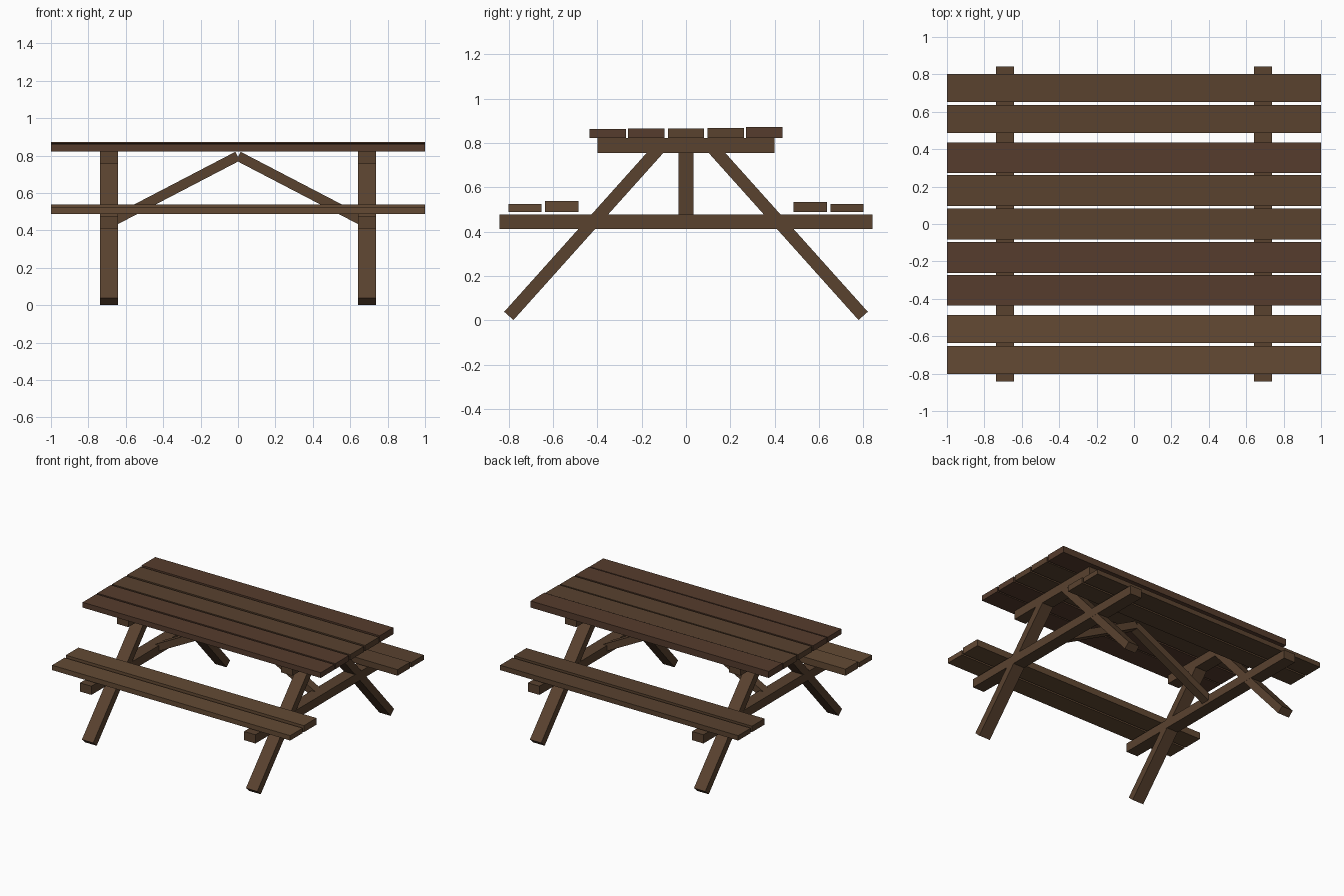
import bpy
from mathutils import Matrix, Vector

if "Cube" in bpy.data.objects:
    bpy.data.objects.remove(bpy.data.objects["Cube"])


def wood(name, r, g, b):
    m = bpy.data.materials.new(name)
    m.diffuse_color = (r, g, b, 1)
    m.use_nodes = True
    m.node_tree.nodes["Principled BSDF"].inputs["Base Color"].default_value = m.diffuse_color
    return m


LIGHT = wood("light_wood", 0.125, 0.068, 0.034)
MID = wood("mid_wood", 0.100, 0.054, 0.028)
RED = wood("red_wood", 0.092, 0.045, 0.026)


def bar(name, start, end, width, depth, side, mat):
    """Square-ended bar between two points; 'side' is the axis its width runs along."""
    start, end, side = Vector(start), Vector(end), Vector(side)
    along = end - start
    third = along.normalized().cross(side)
    bpy.ops.mesh.primitive_cube_add(size=1)
    ob = bpy.context.object
    ob.name = ob.data.name = name
    rot = Matrix((along, side * width, third * depth)).transposed().to_4x4()
    ob.data.transform(rot)
    ob.location = (start + end) / 2
    ob.data.materials.append(mat)
    return ob


def plank(name, y0, y1, z0, z1, mat):
    y, z = (y0 + y1) / 2, (z0 + z1) / 2
    bar(name, (-1, y, z), (1, y, z), y1 - y0, z1 - z0, (0, 1, 0), mat)


# table top boards, slightly uneven in height
for y0, y1, top, mat in [(-0.436, -0.272, 0.863, RED), (-0.261, -0.096, 0.865, RED),
                         (-0.082, 0.082, 0.865, MID), (0.096, 0.261, 0.867, MID),
                         (0.272, 0.436, 0.873, RED)]:
    plank("top_board", y0, y1, 0.823, top, mat)

# bench boards
for y0, y1, top, mat in [(-0.802, -0.652, 0.525, LIGHT), (-0.637, -0.486, 0.538, LIGHT),
                         (0.486, 0.637, 0.534, MID), (0.652, 0.802, 0.525, MID)]:
    plank("bench_board", y0, y1, 0.488, top, mat)

X = (1, 0, 0)
for s in (-1, 1):
    x = s * 0.689
    # cross beams under the top and the benches
    bar("top_beam", (x, -0.40, 0.789), (x, 0.40, 0.789), 0.096, 0.066, X, MID)
    bar("bench_beam", (x, -0.843, 0.444), (x, 0.843, 0.444), 0.096, 0.066, X, MID)
    # splayed legs
    for t in (-1, 1):
        bar("leg", (x, t * 0.80, 0.0195), (x, t * 0.10, 0.80), 0.095, 0.056, X, MID)
    # diagonal brace up to the middle of the top
    bar("brace", (s * 0.68, 0, 0.444), (s * 0.002, 0, 0.797), 0.066, 0.053, (0, 1, 0), MID)
